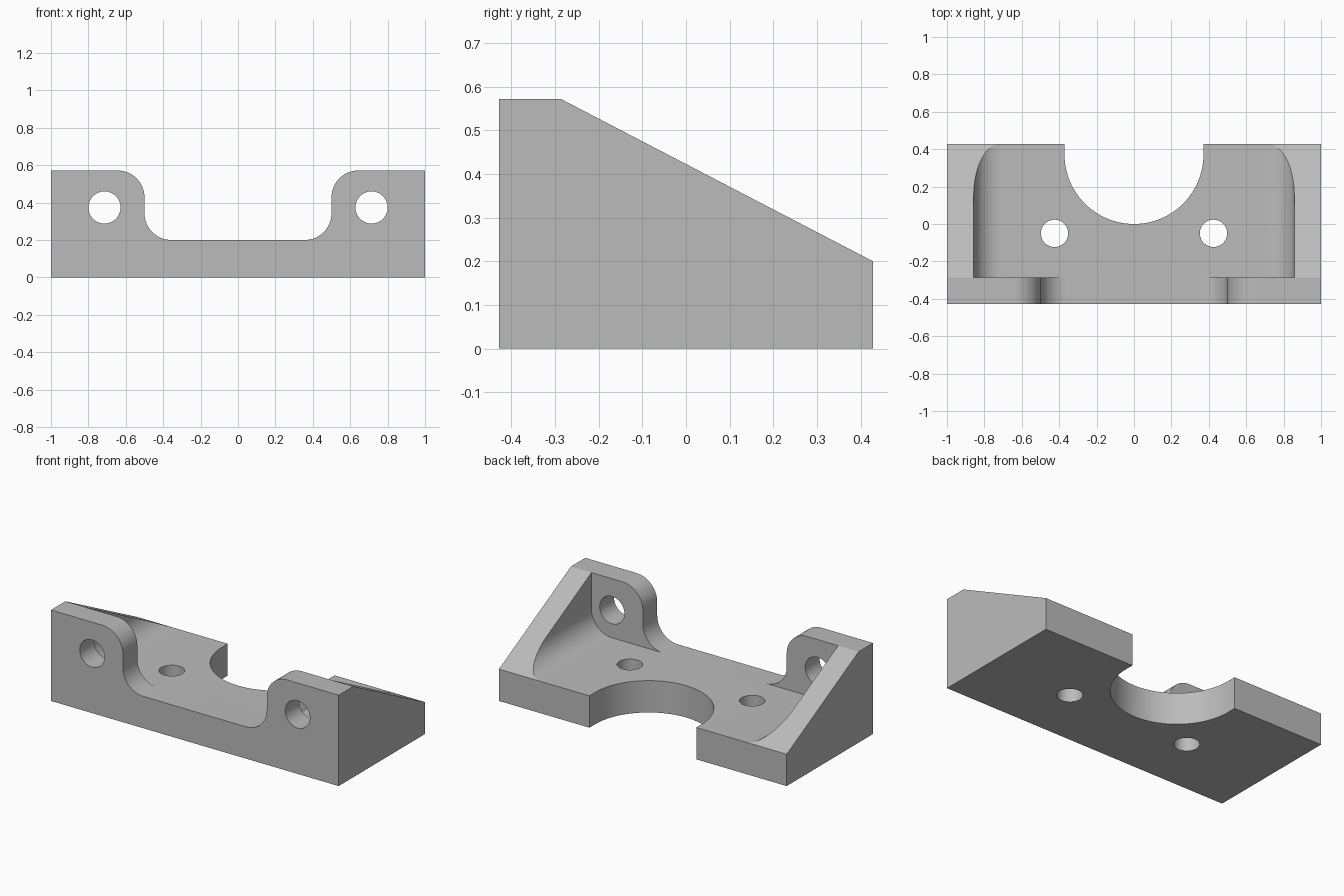
import bpy, bmesh
from math import sin, cos, radians
from mathutils import Vector

cube = bpy.data.objects.get("Cube")
if cube:
    bpy.data.objects.remove(cube, do_unlink=True)

# Main dimensions
HALF_W, HALF_D, HEIGHT = 1.0, 0.4286, 0.5714
FLOOR, WALL = 0.2, 0.1429
R = WALL                      # fillet radius
BACK_OF_FRONT = -HALF_D + WALL

gray = bpy.data.materials.new("plain gray")
gray.use_nodes = True
color = (0.5, 0.5, 0.5, 1)
gray.diffuse_color = color
gray.node_tree.nodes["Principled BSDF"].inputs["Base Color"].default_value = color


def arc(cx, cy, r, start, end, steps=16):
    angles = [radians(start + (end - start) * i / steps) for i in range(steps + 1)]
    return [(cx + r * cos(a), cy + r * sin(a)) for a in angles]


def mirrored(half):
    """Close a right-hand half profile with its mirror image."""
    return half + [(-u, v) for u, v in reversed(half)]


def prism(name, points, axis, low, high):
    """Extrude a 2D profile along one axis."""
    place = {"x": lambda u, v, w: (w, u, v),
             "y": lambda u, v, w: (u, w, v),
             "z": lambda u, v, w: (u, v, w)}[axis]
    bm = bmesh.new()
    face = bm.faces.new([bm.verts.new(place(u, v, low)) for u, v in points])
    moved = bmesh.ops.extrude_face_region(bm, geom=[face])["geom"]
    bmesh.ops.translate(bm, vec=Vector(place(0, 0, high - low)),
                        verts=[g for g in moved if isinstance(g, bmesh.types.BMVert)])
    bmesh.ops.recalc_face_normals(bm, faces=bm.faces)
    mesh = bpy.data.meshes.new(name)
    bm.to_mesh(mesh)
    bm.free()
    mesh.materials.append(gray)
    obj = bpy.data.objects.new(name, mesh)
    bpy.context.collection.objects.link(obj)
    return obj


# Solid block with the sloping side outline
bracket = prism("mounting_bracket",
                [(-HALF_D, 0), (HALF_D, 0), (HALF_D, FLOOR),
                 (BACK_OF_FRONT, HEIGHT), (-HALF_D, HEIGHT)],
                "x", -HALF_W, HALF_W)

# Pocket between the gussets, filleted along the floor
inner = HALF_W - WALL
pocket = prism("pocket_cutter",
               mirrored(arc(inner - R, FLOOR + R, R, -90, 0) + [(inner, 1)]),
               "y", BACK_OF_FRONT, 1)

# Opening in the front wall, with a concave and a convex round on each side
opening = prism("front_opening_cutter",
                mirrored(arc(0.5 - R, FLOOR + R, R, -90, 0)
                         + arc(0.5 + R, HEIGHT - R, R, 180, 90) + [(0.5 + R, 1)]),
                "y", -1, BACK_OF_FRONT + 0.1)

# Round-ended notch at the back of the base
NOTCH = 0.3714
notch = prism("notch_cutter",
              [(NOTCH, 1)] + arc(0, NOTCH, NOTCH, 0, -180, 48) + [(-NOTCH, 1)],
              "z", -0.5, 1)

cutters = [pocket, opening, notch]

# Screw holes through the front tabs and the base
for side in (-1, 1):
    cutters.append(prism("tab_hole_cutter", arc(side * 0.714, 0.374, 0.086, 0, 360, 48)[:-1],
                         "y", -1, 0))
    cutters.append(prism("base_hole_cutter", arc(side * 0.425, -0.05, 0.073, 0, 360, 48)[:-1],
                         "z", -0.5, 1))

bpy.ops.object.select_all(action="DESELECT")
bpy.context.view_layer.objects.active = bracket
bracket.select_set(True)
for cutter in cutters:
    cutter.hide_render = True
    mod = bracket.modifiers.new("cut", "BOOLEAN")
    mod.operation, mod.solver, mod.object = "DIFFERENCE", "EXACT", cutter
    bpy.ops.object.modifier_apply(modifier=mod.name)
    bpy.data.objects.remove(cutter, do_unlink=True)

bpy.ops.object.shade_smooth_by_angle(angle=radians(25))
